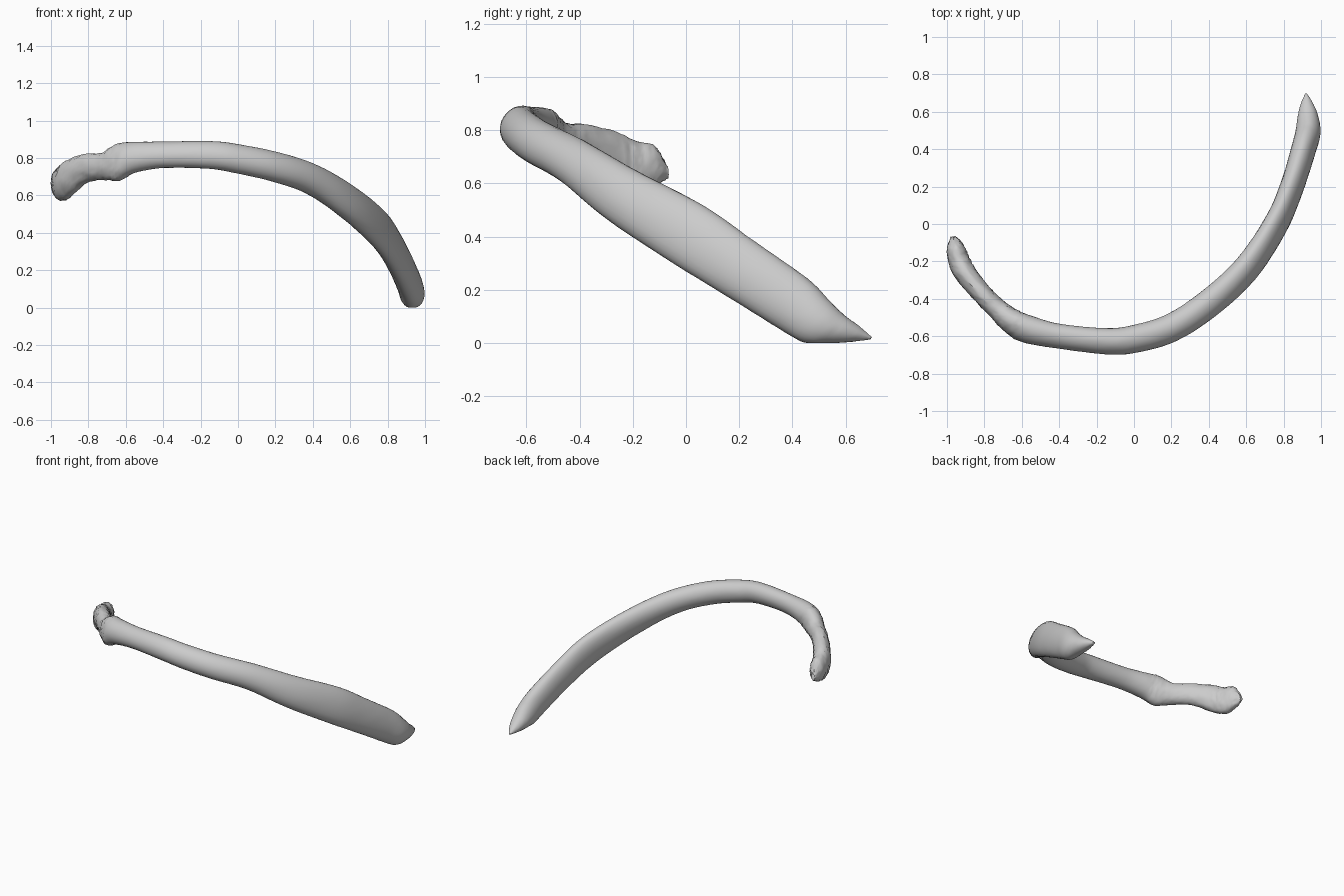
import bpy
import bmesh
import math
import random
from mathutils import Vector

random.seed(4)
SIDES = 28      # points around each cross-section
STEPS = 6       # rings between neighbouring stations

cube = bpy.data.objects.get("Cube")
if cube:
    bpy.data.objects.remove(cube, do_unlink=True)

# Stations from head to tip: x, y, z, half breadth, half thickness
STATIONS = [
    (-.967, -.068, .64, .02, .012),
    (-.955, -.12, .665, .075, .045),
    (-.937, -.19, .665, .094, .057),
    (-.9, -.265, .695, .098, .058),
    (-.81, -.375, .745, .077, .053),
    (-.72, -.465, .755, .073, .056),
    (-.64, -.53, .777, .1, .068),
    (-.56, -.565, .803, .085, .072),
    (-.4, -.6, .817, .073, .063),
    (-.15, -.627, .816, .077, .067),
    (0, -.615, .795, .08, .072),
    (.2, -.555, .752, .083, .073),
    (.4, -.425, .683, .088, .072),
    (.6, -.24, .555, .107, .067),
    (.76, 0, .413, .122, .062),
    (.845, .2, .282, .115, .062),
    (.907, .4, .15, .108, .065),
    (.93, .49, .081, .092, .067),
    (.93, .56, .053, .063, .058),
    (.925, .63, .034, .036, .038),
    (.92, .695, .018, .005, .006),
]


def spline(a, b, c, d, t):
    """Smooth curve from b to c, passing through every station."""
    return 0.5 * (2 * b + (c - a) * t + (2 * a - 5 * b + 4 * c - d) * t * t
                  + (3 * b - a - 3 * c + d) * t ** 3)


def sample_stations():
    rows = [STATIONS[0]] + STATIONS + [STATIONS[-1]]
    result = []
    for i in range(len(STATIONS) - 1):
        for k in range(STEPS):
            result.append([spline(*column, k / STEPS)
                           for column in zip(*rows[i:i + 4])])
    result.append(list(STATIONS[-1]))
    return result


def breadth_axis(x):
    """The shaft leans back; the neck and head stand upright."""
    blend = min(1, max(0, (x + .8) / .35))
    return Vector((0, .62 * blend, 1)).normalized()


def build_rib():
    samples = sample_stations()
    centres = [Vector(s[:3]) for s in samples]
    last = len(samples) - 1
    bm = bmesh.new()
    rings = []
    for i, (x, y, z, breadth, thickness) in enumerate(samples):
        tangent = centres[min(i + 1, last)] - centres[max(i - 1, 0)]
        up = breadth_axis(x)
        side = tangent.cross(up).normalized()
        # The neck and head have a slightly rough surface
        rough = .003 if x < -.6 else .0006
        ring = []
        for k in range(SIDES):
            angle = math.tau * k / SIDES
            wobble = Vector([random.uniform(-rough, rough) for _ in range(3)])
            point = (centres[i] + up * math.sin(angle) * max(breadth, .003)
                     + side * math.cos(angle) * max(thickness, .003))
            point += wobble
            point.z = max(point.z, 0)
            ring.append(bm.verts.new(point))
        rings.append(ring)
    # Skin and end caps
    for first, second in zip(rings, rings[1:]):
        for k in range(SIDES):
            n = (k + 1) % SIDES
            bm.faces.new((first[k], first[n], second[n], second[k]))
    bm.faces.new(rings[0])
    bm.faces.new(rings[-1])
    bmesh.ops.recalc_face_normals(bm, faces=bm.faces)
    mesh = bpy.data.meshes.new("rib_bone")
    bm.to_mesh(mesh)
    bm.free()
    rib = bpy.data.objects.new("rib_bone", mesh)
    bpy.context.collection.objects.link(rib)
    return rib


# Material
bone = bpy.data.materials.new("pale_grey_bone")
bone.use_nodes = True
colour = (.6, .6, .6, 1)
bone.diffuse_color = colour
bone.node_tree.nodes["Principled BSDF"].inputs["Base Color"].default_value = colour

# Rib
rib = build_rib()
rib.data.materials.append(bone)
bpy.ops.object.select_all(action="DESELECT")
rib.select_set(True)
bpy.context.view_layer.objects.active = rib
bpy.ops.object.shade_smooth_by_angle(angle=math.radians(50))
